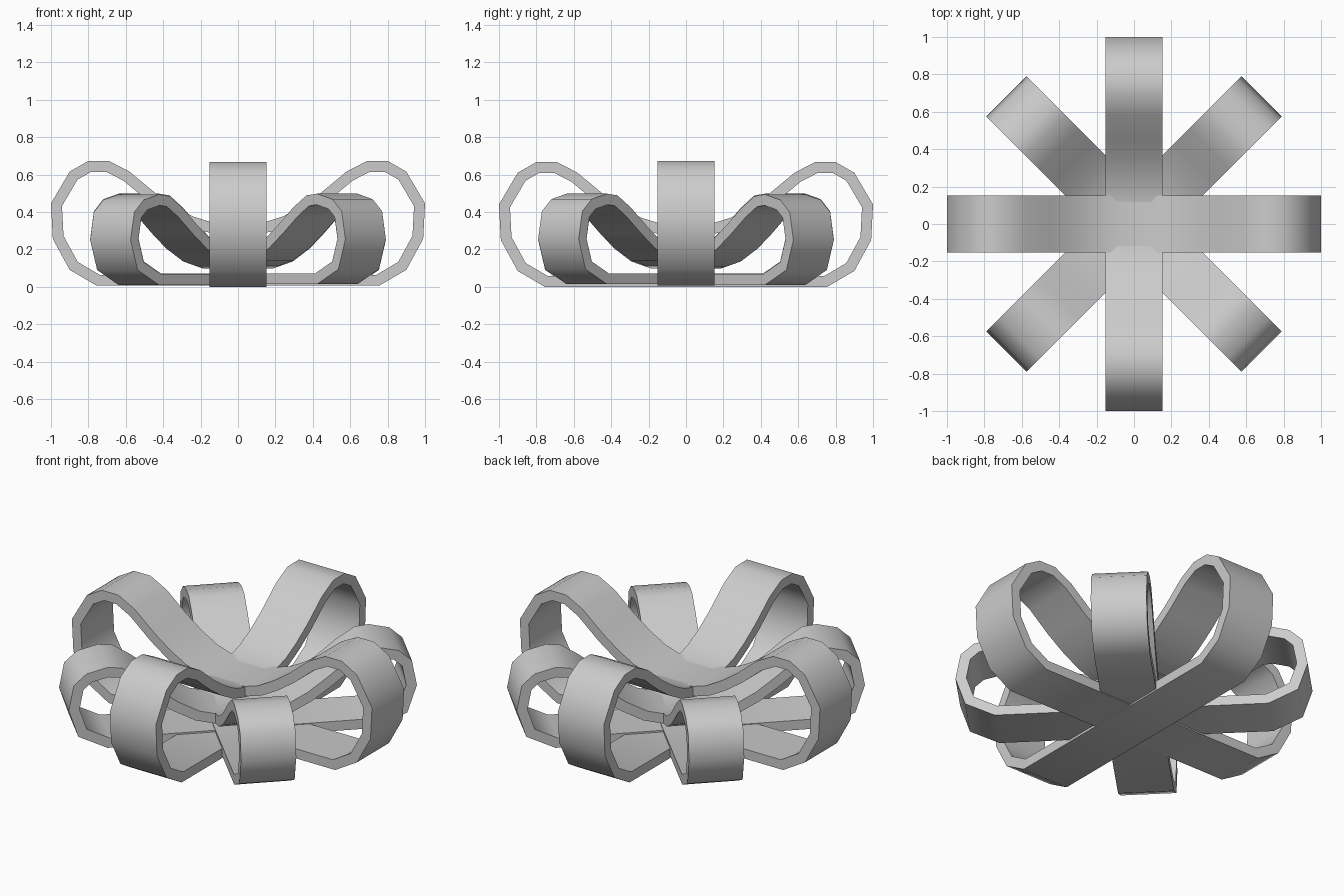
import bpy
import bmesh
import math
from mathutils import Vector

cube = bpy.data.objects.get("Cube")
if cube:
    bpy.data.objects.remove(cube, do_unlink=True)

ribbon = bpy.data.materials.new("ribbon_grey")
ribbon.use_nodes = True
GREY = (0.6, 0.6, 0.6, 1)
ribbon.diffuse_color = GREY
ribbon.node_tree.nodes["Principled BSDF"].inputs["Base Color"].default_value = GREY

HALF_WIDTH = 0.153
THICKNESS = 0.058

# Outer half profiles (radius, height), from the bottom round to the dip in the middle
TALL = [(0.755, 0), (0.9, 0.085), (0.99, 0.25), (1, 0.44), (0.9, 0.61),
        (0.8, 0.667), (0.69, 0.667), (0.58, 0.61), (0.445, 0.498),
        (0.34, 0.425), (0.24, 0.37), (0.16, 0.345), (0.09, 0.33)]
LOW = [(0.75, 0), (0.912, 0.08), (0.965, 0.24), (0.937, 0.39), (0.865, 0.455),
       (0.75, 0.484), (0.67, 0.475), (0.57, 0.41), (0.46, 0.32),
       (0.36, 0.245), (0.24, 0.18), (0.1, 0.145)]


def inset_loop(points, distance):
    """Offset a closed counter-clockwise outline inward with mitred corners."""
    result = []
    for i, p in enumerate(points):
        a = (p - points[i - 1]).normalized()
        b = (points[(i + 1) % len(points)] - p).normalized()
        na, nb = Vector((-a.y, a.x)), Vector((-b.y, b.x))
        result.append(p + (na + nb) * distance / (1 + na.dot(nb)))
    return result


def make_band(name, half, angle, lift):
    outer = [Vector(p) for p in half]
    outer += [Vector((-r, z)) for r, z in reversed(half)]
    inner = inset_loop(outer, THICKNESS)
    bm = bmesh.new()
    rings = [[bm.verts.new((p.x, side * HALF_WIDTH, p.y + lift)) for p in loop]
             for loop, side in ((outer, -1), (outer, 1), (inner, 1), (inner, -1))]
    n = len(outer)
    for k in range(4):
        a, b = rings[k], rings[(k + 1) % 4]
        for i in range(n):
            j = (i + 1) % n
            bm.faces.new((a[i], a[j], b[j], b[i]))
    bmesh.ops.recalc_face_normals(bm, faces=bm.faces)
    mesh = bpy.data.meshes.new(name)
    bm.to_mesh(mesh)
    bm.free()
    mesh.materials.append(ribbon)
    band = bpy.data.objects.new(name, mesh)
    band.rotation_euler.z = math.radians(angle)
    bpy.context.collection.objects.link(band)
    return band


# Two tall crossed loops and two lower diagonal loops
bands = [make_band("front_back_loop", TALL, 90, 0),
         make_band("left_right_loop", TALL, 0, 0.006),
         make_band("diagonal_loop_a", LOW, 45, 0.01),
         make_band("diagonal_loop_b", LOW, -45, 0.014)]

bpy.ops.object.select_all(action="DESELECT")
for band in bands:
    band.select_set(True)
bpy.context.view_layer.objects.active = bands[0]
bpy.ops.object.shade_smooth_by_angle(angle=math.radians(50))
